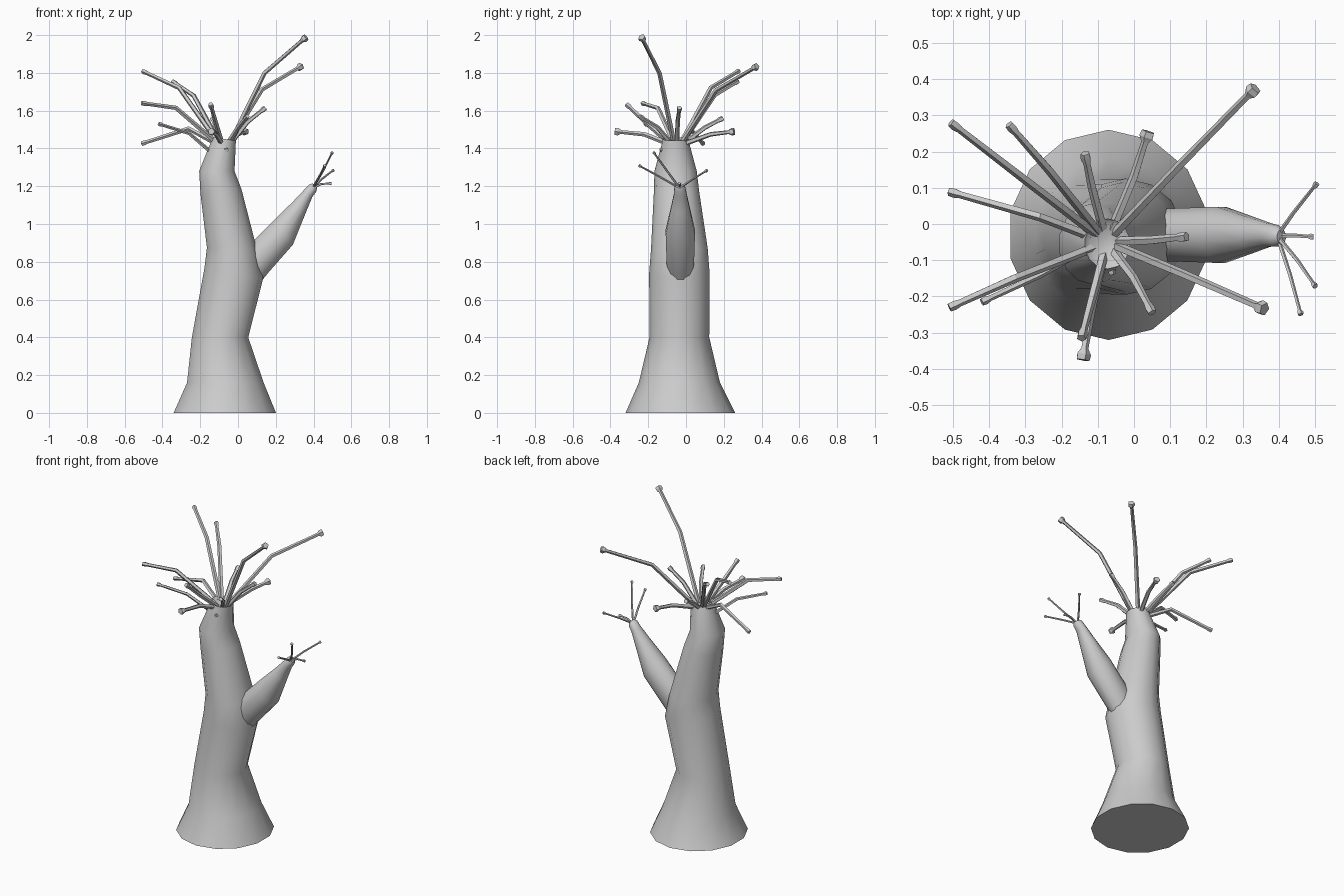
import bpy, bmesh, math
from mathutils import Vector, Matrix

if "Cube" in bpy.data.objects:
    bpy.data.objects.remove(bpy.data.objects["Cube"])


def finish(name, bm, angle):
    bmesh.ops.recalc_face_normals(bm, faces=bm.faces)
    me = bpy.data.meshes.new(name)
    bm.to_mesh(me)
    bm.free()
    ob = bpy.data.objects.new(name, me)
    bpy.context.collection.objects.link(ob)
    bpy.ops.object.select_all(action='DESELECT')
    ob.select_set(True)
    bpy.context.view_layer.objects.active = ob
    bpy.ops.object.shade_smooth_by_angle(angle=math.radians(angle))
    return ob


def bridge(bm, loops):
    rings = [[bm.verts.new(p) for p in loop] for loop in loops]
    n = len(rings[0])
    for a, b in zip(rings, rings[1:]):
        for i in range(n):
            j = (i + 1) % n
            bm.faces.new((a[i], a[j], b[j], b[i]))
    bm.faces.new(rings[0][::-1])
    bm.faces.new(rings[-1])


def limb(name, rings, sides):
    """Loft of ellipses: x, y, z, radius x, radius y, lean towards +x in degrees."""
    loops = []
    for x, y, z, rx, ry, lean in rings:
        rot = Matrix.Rotation(math.radians(lean), 3, 'Y')
        loops.append([Vector((x, y, z)) + rot @ Vector((rx * math.cos(a), ry * math.sin(a), 0))
                      for a in (2 * math.pi * (i + .5) / sides for i in range(sides))])
    bm = bmesh.new()
    bridge(bm, loops)
    return finish(name, bm, 50)


def twig(name, path, r, flare):
    """Five-sided bent twig with a small swollen tip."""
    p = [Vector(v) for v in path]
    end = (p[-1] - p[-2]).normalized()
    pts = p[:-1] + [p[-1] - end * r * 2.6, p[-1] - end * r * 1.3, p[-1]]
    radii = [r * 1.1] + [r] * (len(p) - 2) + [r * .85, r * flare, r * flare * .9]
    loops = []
    for k, c in enumerate(pts):
        d = (pts[min(k + 1, len(pts) - 1)] - pts[max(k - 1, 0)]).normalized()
        q = d.to_track_quat('Z', 'Y')
        loops.append([c + q @ Vector((radii[k] * math.cos(a), radii[k] * math.sin(a), 0))
                      for a in (2 * math.pi * i / 5 for i in range(5))])
    bm = bmesh.new()
    bridge(bm, loops)
    return finish(name, bm, 30)


# Swollen trunk with a slight S-bend
limb("trunk", [
    (-.07, -.03, 0, .278, .29, 0),
    (-.067, -.035, .16, .208, .215, 0),
    (-.095, -.035, .40, .153, .158, 0),
    (-.022, -.035, .74, .162, .16, 10),
    (-.032, -.035, .87, .136, .15, 2),
    (-.09, -.05, 1.17, .112, .12, -8),
    (-.112, -.055, 1.28, .096, .112, 0),
    (-.078, -.055, 1.425, .068, .073, 8),
    (-.073, -.055, 1.45, .064, .069, 8),
    (-.073, -.055, 1.435, .05, .054, 8)], 14)

# Side branch
limb("side_branch", [
    (.03, -.03, .71, .085, .06, 45),
    (.10, -.03, .805, .09, .075, 45),
    (.24, -.03, .955, .085, .08, 52),
    (.325, -.03, 1.09, .046, .05, 38),
    (.37, -.03, 1.16, .03, .034, 36),
    (.395, -.033, 1.19, .028, .03, 45),
    (.407, -.035, 1.203, .018, .02, 45)], 12)

# Crown twigs: bend point, tip, tip flare
crown = [
    ((.125, .16, 1.71), (.335, .375, 1.835), 1.7),
    ((.14, -.14, 1.80), (.36, -.235, 1.99), 1.7),
    ((-.31, .13, 1.72), (-.505, .28, 1.81), 1.1),
    ((-.235, .15, 1.68), (-.345, .275, 1.755), 1.1),
    ((-.26, .02, 1.505), (-.51, .09, 1.425), 1.1),
    ((-.33, -.15, 1.615), (-.51, -.23, 1.64), 1.1),
    ((-.115, .10, 1.51), (-.135, .195, 1.56), 1.2),
    ((.0, .13, 1.475), (.04, .255, 1.49), 1.7),
    ((.05, -.045, 1.54), (.145, -.035, 1.615), 1.2),
    ((.0, -.15, 1.51), (.05, -.245, 1.57), 1.1),
    ((-.12, -.22, 1.545), (-.145, -.315, 1.635), 1.2),
    ((-.115, -.22, 1.475), (-.142, -.375, 1.49), 1.7)]
core = Vector((-.075, -.05, 1.42))
for i, (bend, tip, flare) in enumerate(crown):
    out = Vector((bend[0] - core.x, bend[1] - core.y, 0)).normalized() * .03
    twig(f"crown_twig_{i + 1}", [core + out, bend, tip], .0125, flare)

# Lower twig and small stub on the trunk side
twig("low_twig", [(-.12, -.06, 1.36), (-.26, -.14, 1.48), (-.42, -.215, 1.53)], .01, 1.2)
twig("trunk_stub", [(-.065, -.09, 1.40), (-.063, -.115, 1.395), (-.06, -.138, 1.39)], .012, 1.0)

# Fine twigs on the side branch
fine = [
    ((.45, -.10, 1.28), (.5, -.172, 1.38)),
    ((.44, .03, 1.235), (.505, .112, 1.285)),
    ((.43, -.14, 1.25), (.46, -.25, 1.31)),
    ((.44, -.032, 1.212), (.495, -.036, 1.215))]
for i, (bend, tip) in enumerate(fine):
    twig(f"fine_twig_{i + 1}", [(.395, -.034, 1.19), bend, tip], .006, 1.5)
